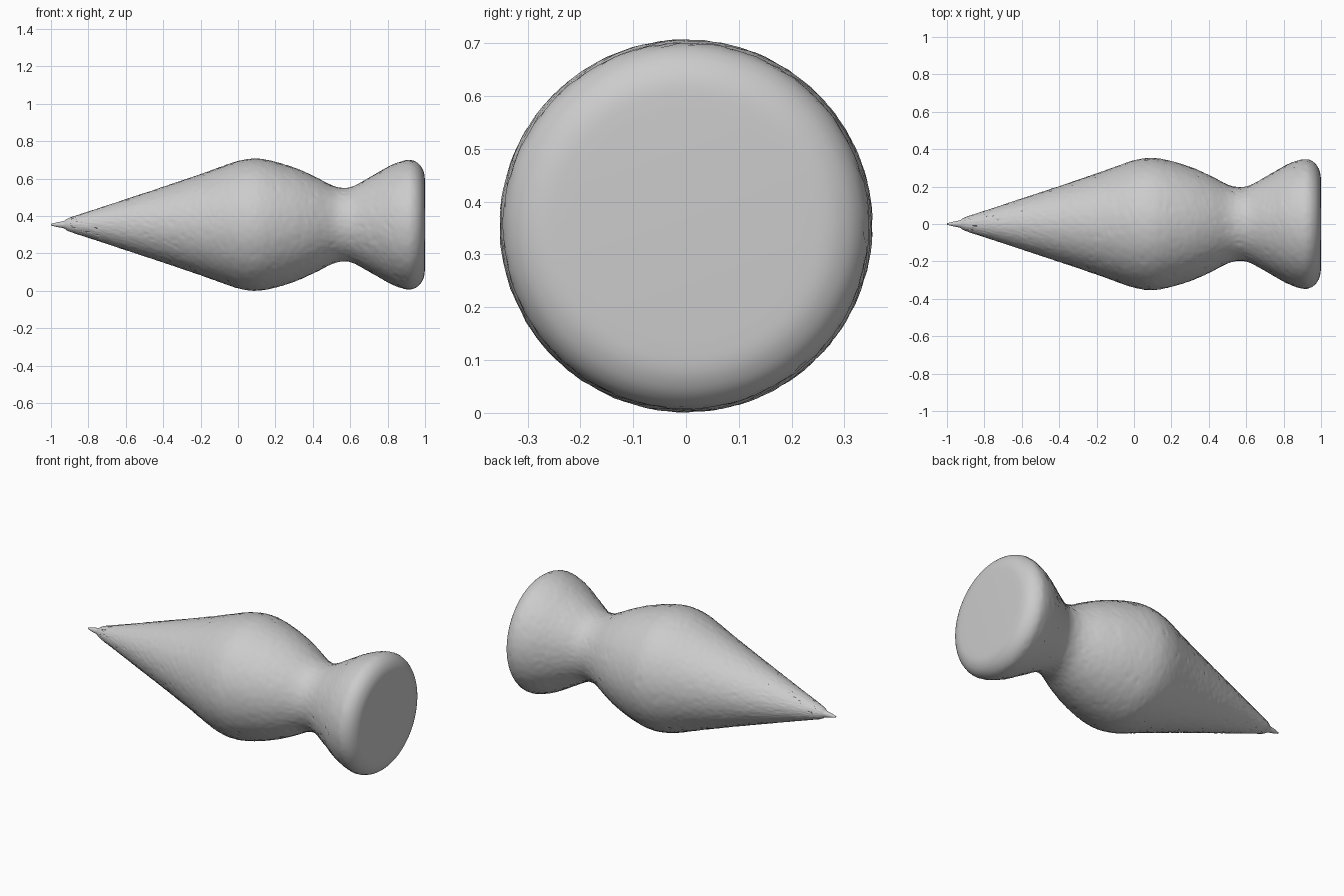
import bpy, bmesh, math, random
from mathutils import Vector

if "Cube" in bpy.data.objects:
    bpy.data.objects.remove(bpy.data.objects["Cube"])

random.seed(4)
SIDES = 128
AXIS_Z = 0.355

# Lathe profile along x: (x, radius)
PROFILE = [(-1.0, 0.004), (-0.965, 0.013), (-0.93, 0.02), (-0.9, 0.037),
           (-0.75, 0.086), (-0.6, 0.136), (-0.4, 0.202), (-0.2, 0.27),
           (-0.1, 0.306), (0.0, 0.340), (0.09, 0.353), (0.18, 0.341),
           (0.3, 0.305), (0.4, 0.262), (0.5, 0.211), (0.56, 0.197),
           (0.62, 0.207), (0.72, 0.262), (0.82, 0.318), (0.9, 0.345),
           (0.94, 0.342), (0.97, 0.322), (0.988, 0.295), (0.997, 0.265),
           (1.0, 0.22)]


def smooth_profile(points, step=0.012):
    """Catmull-Rom interpolation of the profile."""
    p = [Vector(q) for q in points]
    p = [2 * p[0] - p[1]] + p + [2 * p[-1] - p[-2]]
    out = []
    for a, b, c, d in zip(p, p[1:], p[2:], p[3:]):
        n = max(2, round((c - b).length / step))
        for i in range(n):
            t = i / n
            out.append(0.5 * (2 * b + (c - a) * t
                              + (2 * a - 5 * b + 4 * c - d) * t * t
                              + (3 * b - a - 3 * c + d) * t ** 3))
    return out + [p[-2]]


# Spun body: pointed cone, bulge, waist and flared flat end
bm = bmesh.new()
rings = []
for x, r in smooth_profile(PROFILE):
    rough = 0.0012 if -0.9 < x < 0.95 else 0.0
    ring = []
    for k in range(SIDES):
        a = 2 * math.pi * k / SIDES
        rr = r + random.uniform(-rough, rough)
        # occasional shallow chips in the hewn surface
        if rough and random.random() < 0.012:
            rr -= 0.004
        ring.append(bm.verts.new((min(x, 1.0), rr * math.cos(a),
                                  AXIS_Z + rr * math.sin(a))))
    rings.append(ring)
for r0, r1 in zip(rings, rings[1:]):
    for k in range(SIDES):
        j = (k + 1) % SIDES
        bm.faces.new((r0[k], r0[j], r1[j], r1[k]))

# Tip and flat end caps
bm.faces.new(rings[0])
bm.faces.new(rings[-1])
bmesh.ops.recalc_face_normals(bm, faces=bm.faces)

mesh = bpy.data.meshes.new("turned_spike")
bm.to_mesh(mesh)
bm.free()
spike = bpy.data.objects.new("turned_spike", mesh)
bpy.context.collection.objects.link(spike)

# Rest the model on the ground
low = min(v.co.z for v in mesh.vertices)
for v in mesh.vertices:
    v.co.z -= low

bpy.context.view_layer.objects.active = spike
spike.select_set(True)
bpy.ops.object.shade_smooth_by_angle(angle=math.radians(40))
